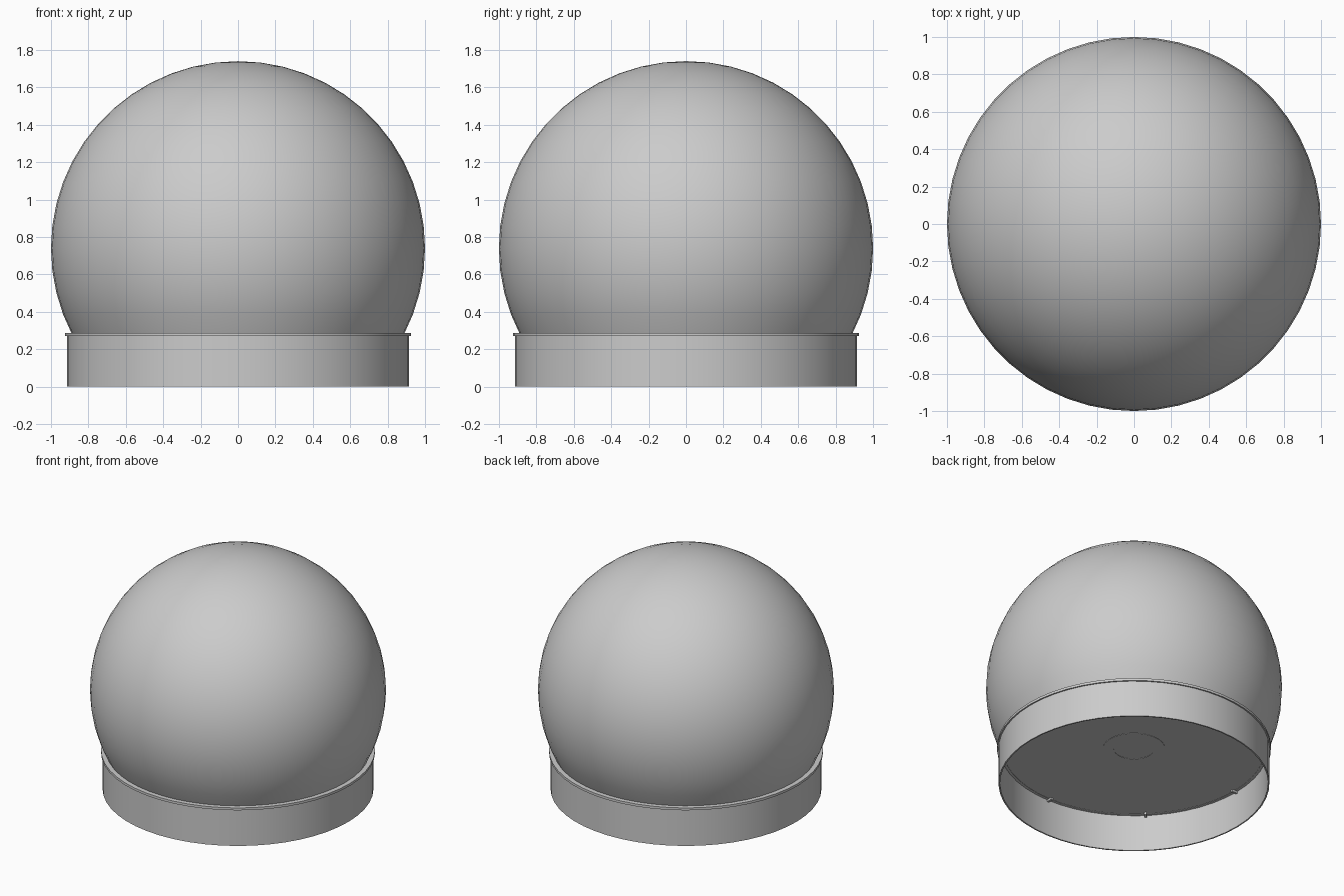
import bpy, bmesh
from math import sin, cos, pi, radians, acos

if "Cube" in bpy.data.objects:
    bpy.data.objects.remove(bpy.data.objects["Cube"])

SEG = 52          # sides around the axis
CZ = 0.74         # height of the dome centre


def lathe(name, profile, closed=False):
    """Spin an (r, z) profile around z."""
    bm = bmesh.new()
    vs = [bm.verts.new((r, 0, z)) for r, z in profile]
    pairs = list(zip(vs, vs[1:])) + ([(vs[-1], vs[0])] if closed else [])
    es = [bm.edges.new(p) for p in pairs]
    bmesh.ops.spin(bm, geom=vs + es, cent=(0, 0, 0), axis=(0, 0, 1),
                   angle=2 * pi, steps=SEG, use_merge=True)
    bmesh.ops.remove_doubles(bm, verts=bm.verts, dist=1e-5)
    bmesh.ops.recalc_face_normals(bm, faces=bm.faces)
    me = bpy.data.meshes.new(name)
    bm.to_mesh(me)
    bm.free()
    ob = bpy.data.objects.new(name, me)
    bpy.context.collection.objects.link(ob)
    bpy.ops.object.select_all(action='DESELECT')
    ob.select_set(True)
    bpy.context.view_layer.objects.active = ob
    bpy.ops.object.shade_smooth_by_angle(angle=radians(30))
    return ob


# Glass dome: thin double-walled sphere cut off at the base
def arc(radius, z_end):
    end = acos((z_end - CZ) / radius)
    angles = [i * pi / 26 for i in range(26) if i * pi / 26 < end - 0.02] + [end]
    return [(radius * sin(a), CZ + radius * cos(a)) for a in angles]


lathe("glass_dome", arc(1.0, 0.275) + arc(0.997, 0.275)[::-1])

# Base: hollow skirt with a small lip around the top
lathe("base_skirt", [(0.915, 0), (0.915, 0.27), (0.925, 0.27), (0.925, 0.288),
                     (0.885, 0.288), (0.885, 0.27), (0.905, 0.27), (0.905, 0)], True)

# Floor closing the dome, with a shallow ring on its underside
lathe("floor_plate", [(0, 0.28), (0.895, 0.28), (0.895, 0.272), (0.21, 0.272),
                      (0.21, 0.27), (0.137, 0.27), (0.137, 0.272), (0, 0.272)])

# Small clips holding the floor inside the skirt
for i in range(8):
    a = i * pi / 4
    bpy.ops.mesh.primitive_cube_add(size=1, location=(0.885 * cos(a), 0.885 * sin(a), 0.265),
                                    rotation=(0, 0, a))
    clip = bpy.context.object
    clip.name = f"floor_clip_{i + 1}"
    clip.scale = (0.045, 0.016, 0.018)
